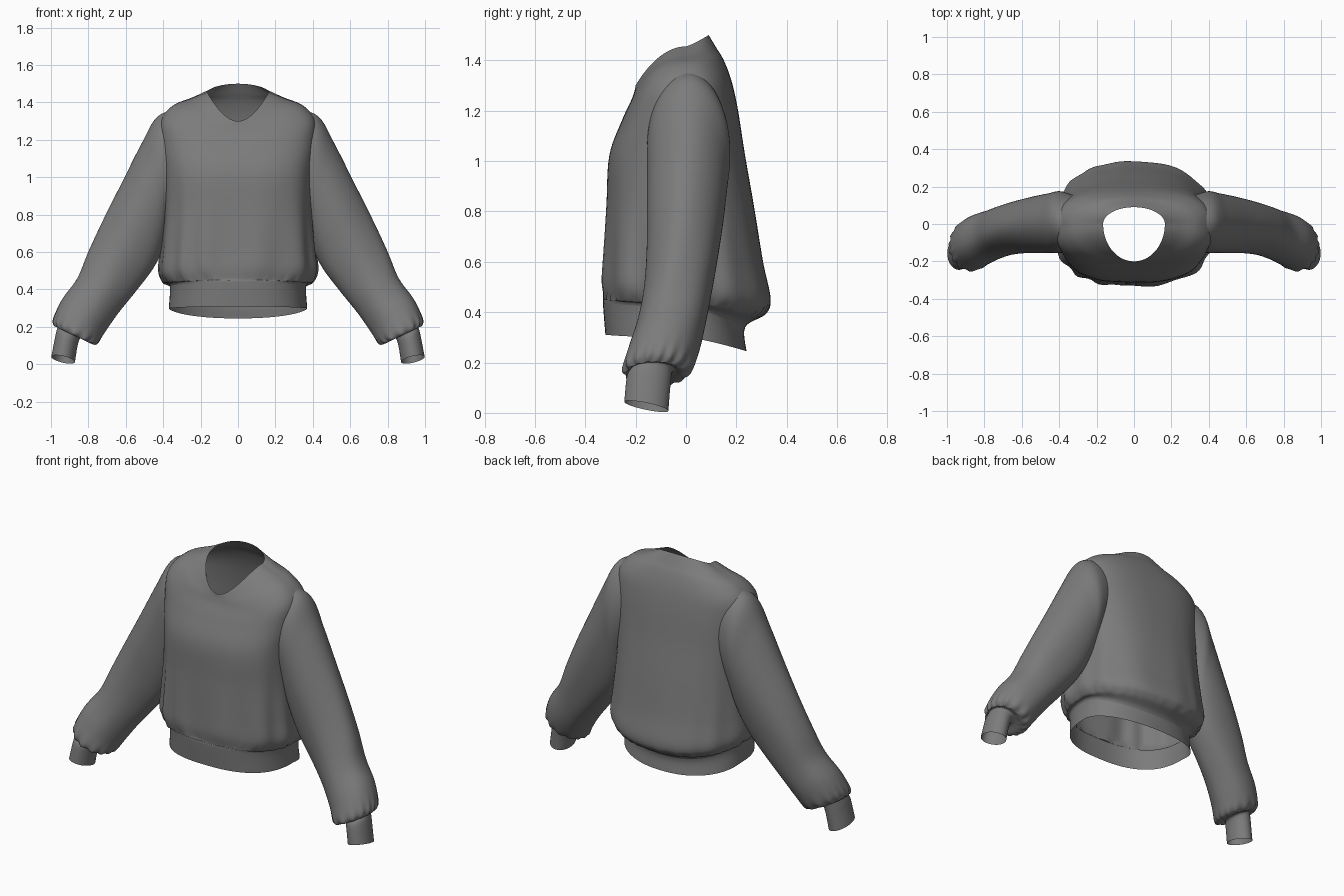
import bpy
import bmesh
from math import sin, cos, pi, exp
from mathutils import Vector

cube = bpy.data.objects.get("Cube")
if cube:
    bpy.data.objects.remove(cube, do_unlink=True)

# One knitted fabric colour
GREY = (0.2, 0.2, 0.2, 1.0)
fabric = bpy.data.materials.new("grey fabric")
fabric.use_nodes = True
fabric.diffuse_color = GREY
bsdf = fabric.node_tree.nodes["Principled BSDF"]
bsdf.inputs["Base Color"].default_value = GREY
bsdf.inputs["Roughness"].default_value = 0.8

SEGS = 96
STEPS = 6


def power(v, e):
    return abs(v) ** e * (1 if v >= 0 else -1)


def spline(keys, u):
    """Catmull-Rom value of a list of equal-length tuples at position u."""
    i = min(int(u), len(keys) - 2)
    f = u - i
    a, b, c, d = (keys[max(0, min(len(keys) - 1, i + k))] for k in (-1, 0, 1, 2))
    return [0.5 * (2 * q + (r - p) * f + (2 * p - 5 * q + 4 * r - s) * f * f
                   + (3 * q - p - 3 * r + s) * f ** 3) for p, q, r, s in zip(a, b, c, d)]


def tube(name, keys, point, start, end, side=1):
    """Open tube through the key sections from index start to index end."""
    bm = bmesh.new()
    rows = []
    for j in range((end - start) * STEPS + 1):
        u = start + j / STEPS
        key = spline(keys, u)
        row = []
        for k in range(SEGS):
            p = point(key, 2 * pi * k / SEGS, u)
            row.append(bm.verts.new((p.x * side, p.y, p.z)))
        rows.append(row)
    for lower, upper in zip(rows, rows[1:]):
        for k in range(SEGS):
            n = (k + 1) % SEGS
            bm.faces.new((lower[k], lower[n], upper[n], upper[k]))
    bmesh.ops.recalc_face_normals(bm, faces=bm.faces)
    mesh = bpy.data.meshes.new(name)
    bm.to_mesh(mesh)
    bm.free()
    mesh.shade_smooth()
    mesh.materials.append(fabric)
    bpy.context.collection.objects.link(bpy.data.objects.new(name, mesh))


# Torso rings: half width, front y, back y, front z, side z, back z, squareness
torso = [
    (.37, -.32, .24, .31, .30, .245, .8),
    (.365, -.33, .235, .44, .42, .34, .8),
    (.40, -.325, .31, .455, .44, .39, .78),
    (.425, -.33, .335, .52, .50, .45, .75),
    (.415, -.325, .305, .62, .62, .60, .72),
    (.40, -.315, .27, .82, .82, .82, .7),
    (.40, -.305, .235, 1.02, 1.02, 1.02, .68),
    (.415, -.255, .205, 1.16, 1.17, 1.21, .66),
    (.415, -.218, .18, 1.24, 1.30, 1.32, .68),
    (.35, -.207, .15, 1.27, 1.382, 1.40, .78),
    (.255, -.203, .12, 1.285, 1.42, 1.45, .92),
    (.165, -.20, .09, 1.30, 1.455, 1.50, 1.0),
]


def torso_point(key, t, u):
    w, yf, yb, zf, zs, zb, e = key
    c, s = cos(t), sin(t)
    if s > 0:
        e = min(1, e + .12)
    x, y = w * power(c, e), abs(power(s, e)) * (yf if s < 0 else yb)
    # the V of the neckline is pointed, the back is rounded
    if s < 0:
        z = zs + (zf - zs) * (1 - abs(c) ** 1.9)
    else:
        z = zs + (zb - zs) * s ** 1.2
    # soft drapes that gather tightly above the hem band, stronger in front
    if u > 1:
        drape = exp(-((u - 3.4) / 1.6) ** 2) * .008 * sin(13 * t + sin(3 * t) * 1.5)
        gather = exp(-((u - 2) / .5) ** 2) * .006 * sin(34 * t + 2 * sin(5 * t))
        grow = 1 + (drape * (.65 - .35 * s) + gather) / .35 * min(1, u - 1)
        x, y = x * grow, y * grow
    return Vector((x, y, z))


tube("hem_band", torso, torso_point, 0, 1)
tube("torso", torso, torso_point, 1, 10)
tube("neck_band", torso, torso_point, 10, 11)

# Sleeve sections: outer x and z, inner x and z, front y, back y, end slant
sleeve = [
    (.31, 1.365, .31, .85, -.15, .15, 0),
    (.43, 1.325, .36, .76, -.155, .175, 0),
    (.515, 1.18, .38, .67, -.155, .165, 0),
    (.62, .97, .41, .59, -.155, .15, 0),
    (.72, .77, .46, .50, -.155, .13, 0),
    (.80, .60, .55, .385, -.165, .105, 0),
    (.86, .46, .64, .275, -.19, .08, 0),
    (.94, .35, .71, .175, -.225, .055, 0),
    (.985, .25, .75, .115, -.25, .025, 0),
    (.98, .205, .785, .11, -.24, -.01, 0),
    (.965, .20, .835, .14, -.22, -.05, 0),
    (.975, .16, .855, .11, -.235, -.06, -.008),
    (.998, .04, .872, .012, -.245, -.07, -.018),
]


def sleeve_point(key, t, u):
    ox, oz, ix, iz, yf, yb, slant = key
    outer, inner = Vector((ox, 0, oz)), Vector((ix, 0, iz))
    mid = (outer + inner) / 2 + Vector((0, (yf + yb) / 2, 0))
    grow = 1
    if u < 10:
        # gathers at the cuff, long folds along the arm
        grow += exp(-((u - 9) / .8) ** 2) * .05 * sin(15 * t + 2 * sin(2 * t)) * (10 - u)
        grow += exp(-((u - 5) / 2.5) ** 2) * .015 * sin(5 * t + .6 * u)
    across = Vector((0, (yb - yf) / 2, slant))
    return mid + ((outer - inner) / 2 * cos(t) + across * sin(t)) * grow


for label, side in (("left", 1), ("right", -1)):
    tube(label + "_sleeve", sleeve, sleeve_point, 0, 10, side)
    tube(label + "_cuff", sleeve, sleeve_point, 10, 12, side)
